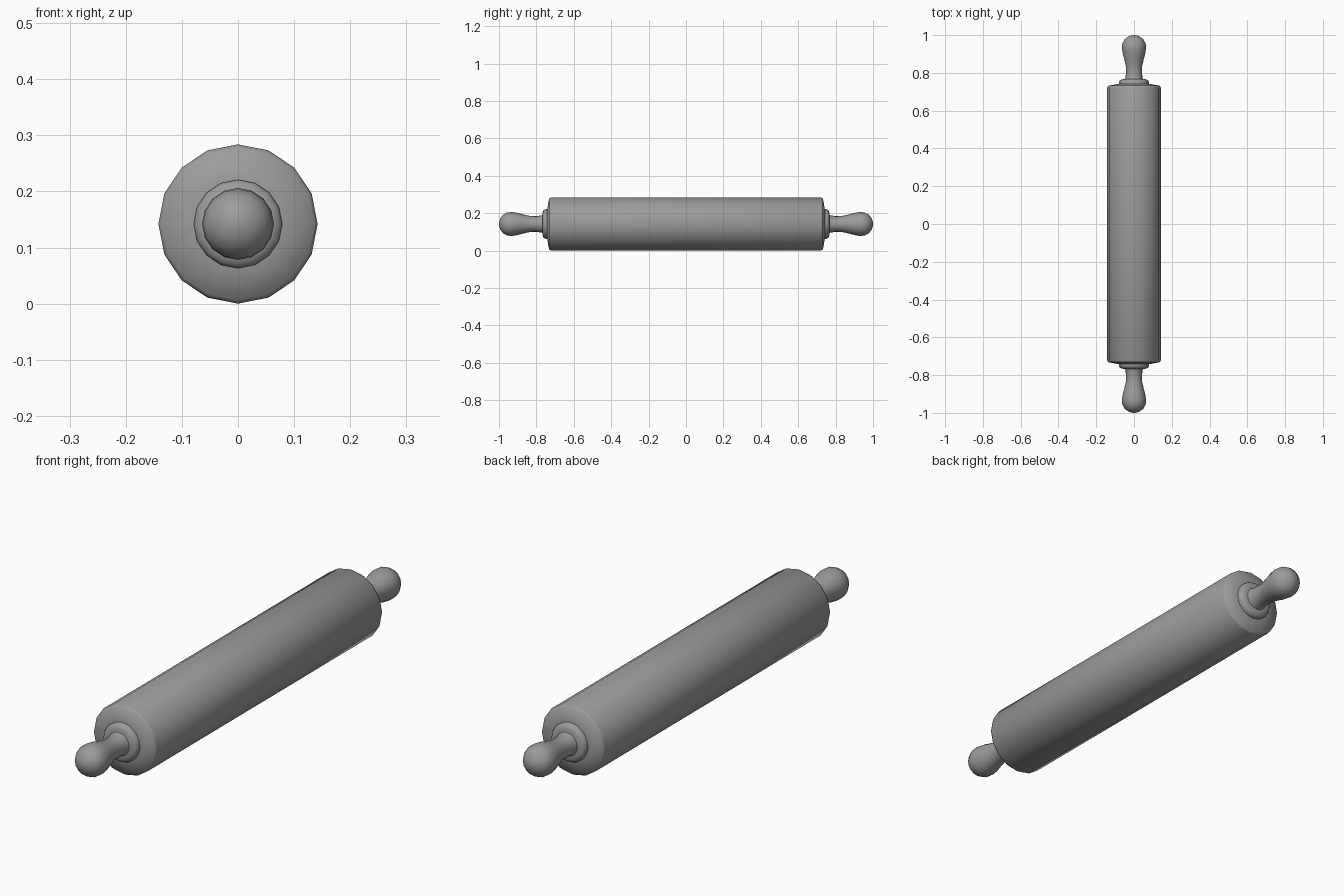
import bpy
import bmesh
from math import cos, sin, pi, radians

if "Cube" in bpy.data.objects:
    bpy.data.objects.remove(bpy.data.objects["Cube"])

SIDES = 16
AXIS_Z = 0.142

grey = bpy.data.materials.new("plain grey")
grey.use_nodes = True
GREY = (0.33, 0.33, 0.33, 1)
grey.diffuse_color = GREY
grey.node_tree.nodes["Principled BSDF"].inputs["Base Color"].default_value = GREY


def lathe(name, profile, direction=1):
    """Turn (y, radius) points around the long axis and close both ends."""
    bm = bmesh.new()
    rings = []
    for y, r in profile:
        angles = [2 * pi * i / SIDES for i in range(SIDES)]
        rings.append([bm.verts.new((r * cos(a), direction * y, r * sin(a))) for a in angles])
    for a, b in zip(rings, rings[1:]):
        for i in range(SIDES):
            j = (i + 1) % SIDES
            bm.faces.new((a[i], a[j], b[j], b[i]))
    bm.faces.new(rings[0])
    bm.faces.new(rings[-1])
    bmesh.ops.recalc_face_normals(bm, faces=bm.faces)
    mesh = bpy.data.meshes.new(name)
    bm.to_mesh(mesh)
    bm.free()
    mesh.materials.append(grey)
    obj = bpy.data.objects.new(name, mesh)
    obj.location.z = AXIS_Z
    bpy.context.collection.objects.link(obj)
    bpy.ops.object.select_all(action="DESELECT")
    obj.select_set(True)
    bpy.context.view_layer.objects.active = obj
    bpy.ops.object.shade_smooth_by_angle(angle=radians(50))
    return obj


# Roller with softly bevelled, slightly domed ends
end = [(0.722, 0.142), (0.732, 0.136), (0.743, 0.075)]
lathe("roller", [(-y, r) for y, r in reversed(end)] + end)

# Collar and turned handle at each end
collar = [(0.735, 0.079), (0.752, 0.079), (0.761, 0.074), (0.766, 0.062), (0.768, 0.035)]
handle = [(0.755, 0.052), (0.772, 0.046), (0.80, 0.042), (0.835, 0.043), (0.87, 0.051),
          (0.90, 0.059), (0.93, 0.064), (0.955, 0.062), (0.978, 0.050),
          (0.992, 0.031), (0.998, 0.016), (1.0, 0.004)]
for side, direction in (("front", -1), ("back", 1)):
    lathe(side + "_collar", collar, direction)
    lathe(side + "_handle", handle, direction)
